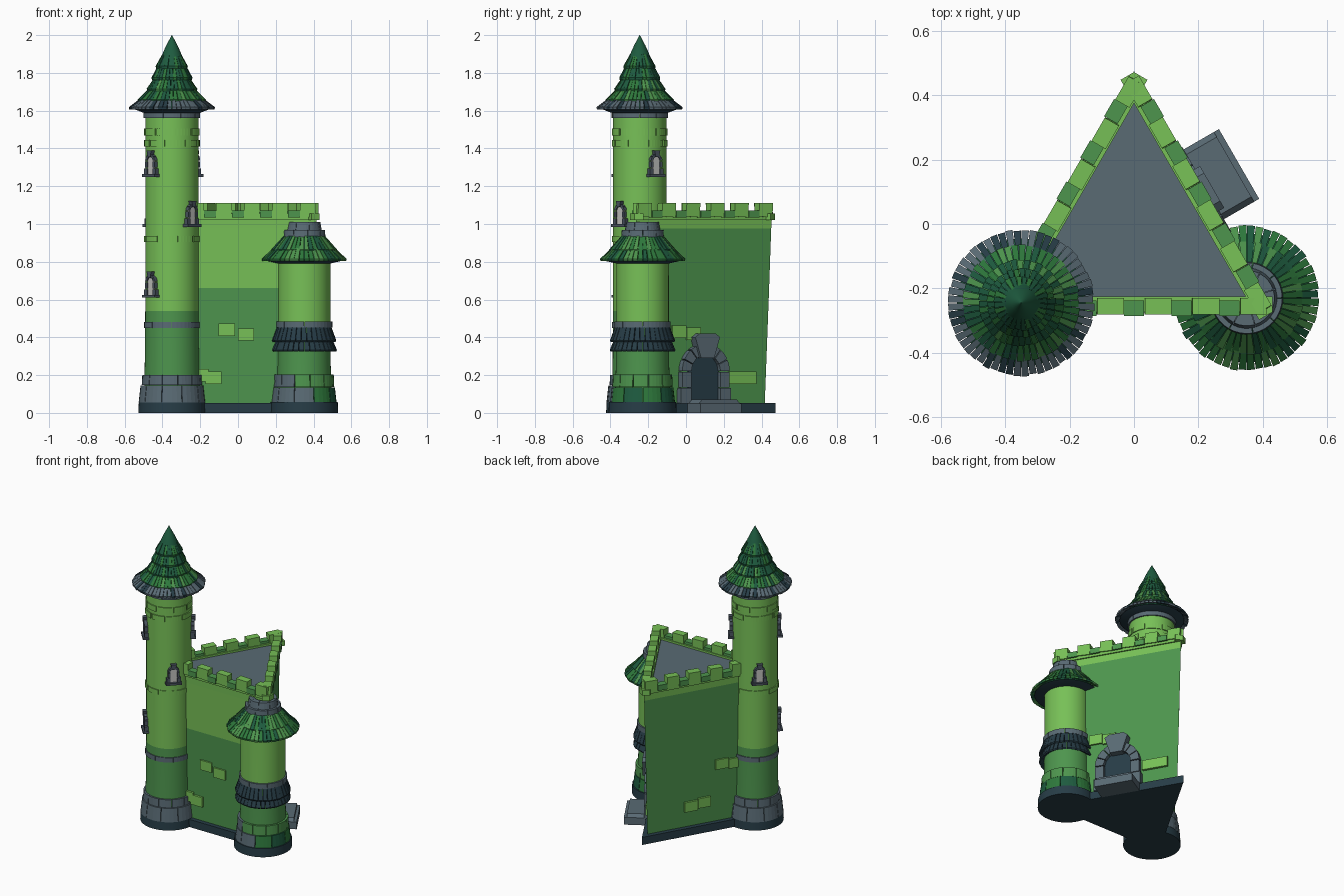
import bpy, bmesh, math, random
from mathutils import Vector

if "Cube" in bpy.data.objects:
    bpy.data.objects.remove(bpy.data.objects["Cube"])
random.seed(4)

COL = {"light_green": (.185, .53, .095), "mid_green": (.075, .30, .075), "tile_green": (.027, .19, .045),
       "dark_tile_green": (.013, .105, .05), "slate": (.10, .145, .175), "dark_slate": (.02, .046, .062),
       "window_frame_grey": (.07, .09, .12), "window_pane": (.55, .55, .53)}
NAMES = list(COL)
MATS = []
for k, c in COL.items():
    m = bpy.data.materials.new(k)
    m.diffuse_color = (*c, 1)
    m.use_nodes = True
    m.node_tree.nodes["Principled BSDF"].inputs["Base Color"].default_value = m.diffuse_color
    MATS.append(m)
LG, MG, TG, DT, SL, DS, WF, WP = range(8)


def finish(bm, name, smooth=None):
    bmesh.ops.recalc_face_normals(bm, faces=bm.faces[:])
    me = bpy.data.meshes.new(name)
    bm.to_mesh(me)
    bm.free()
    for m in MATS:
        me.materials.append(m)
    ob = bpy.data.objects.new(name, me)
    bpy.context.collection.objects.link(ob)
    if smooth:
        for p in me.polygons:
            p.use_smooth = True
        me.set_sharp_from_angle(angle=math.radians(smooth))


def lathe(name, c, prof, mat, sides=48, phase=0.0, smooth=35):
    """Closed solid of revolution; mat is an index or a rule(centre, normal)."""
    bm = bmesh.new()
    rings = []
    for r, z in prof:
        rings.append([bm.verts.new((c[0] + r * math.cos(phase + i * math.tau / sides),
                                    c[1] + r * math.sin(phase + i * math.tau / sides), z)) for i in range(sides)])
    for a, b in zip(rings, rings[1:]):
        for i in range(sides):
            j = (i + 1) % sides
            bm.faces.new((a[i], a[j], b[j], b[i]))
    bm.faces.new(rings[0])
    bm.faces.new(rings[-1])
    bmesh.ops.recalc_face_normals(bm, faces=bm.faces[:])
    bm.normal_update()
    for f in bm.faces:
        f.material_index = mat(f.calc_center_median(), f.normal) if callable(mat) else mat
    finish(bm, name, smooth)


def blocks(name, c, n, prof, mat, gap=.1, k=1, jitter=0.0, phase=0.0):
    """Ring of n separate blocks: an (r, z) section swept over k steps each."""
    bm = bmesh.new()
    for i in range(n):
        a0 = phase + (i + gap / 2) * math.tau / n
        da = (1 - gap) * math.tau / n
        d = random.uniform(-jitter, jitter)
        secs = []
        for s in range(k + 1):
            a = a0 + da * s / k
            secs.append([bm.verts.new((c[0] + (r + d) * math.cos(a), c[1] + (r + d) * math.sin(a), z))
                         for r, z in prof])
        fs = [bm.faces.new(secs[0]), bm.faces.new(secs[-1])]
        for p, q in zip(secs, secs[1:]):
            for v in range(len(prof)):
                w = (v + 1) % len(prof)
                fs.append(bm.faces.new((p[v], p[w], q[w], q[v])))
        mi = mat(math.degrees(a0 + da / 2) % 360) if callable(mat) else random.choice(mat)
        for f in fs:
            f.material_index = mi
    finish(bm, name)


def prism(bm, fr, pts, n0, n1, mi):
    """Extrude (s, z) points from n0 to n1 along the outward direction of frame fr = (centre, angle)."""
    (cx, cy), a = fr
    u, t = (math.cos(a), math.sin(a)), (-math.sin(a), math.cos(a))
    lo, hi = [[bm.verts.new((cx + s * t[0] + n * u[0], cy + s * t[1] + n * u[1], z)) for s, z in pts]
              for n in (n0, n1)]
    fs = [bm.faces.new(lo), bm.faces.new(hi)]
    for i in range(len(pts)):
        j = (i + 1) % len(pts)
        fs.append(bm.faces.new((lo[i], lo[j], hi[j], hi[i])))
    for f in fs:
        f.material_index = mi


def rect(s0, s1, z0, z1):
    return [(s0, z0), (s1, z0), (s1, z1), (s0, z1)]


def arc(r, z, a0, a1, k):
    return [(r * math.cos(a0 + (a1 - a0) * i / k), z + r * math.sin(a0 + (a1 - a0) * i / k)) for i in range(k + 1)]


def arch(bm, fr, z0, zs, ri, ro, n0, n1, n_pane, stones, mi, pane):
    """Arched opening with jamb stones, voussoirs and a filled pane."""
    for sg in (-1, 1):
        h = (zs - z0) / 2
        for i in range(2):
            o = ro + (.008 if i == 0 else 0)
            prism(bm, fr, rect(sg * ri, sg * o, z0 + i * h, z0 + (i + 1) * h - .004), n0, n1, mi)
    for i in range(stones):
        a, b = math.pi * i / stones + .02, math.pi * (i + 1) / stones - .02
        prism(bm, fr, arc(ro, zs, a, b, 3) + arc(ri, zs, b, a, 3), n0, n1, mi)
    prism(bm, fr, [(-ri - .003, z0), (ri + .003, z0)] + arc(ri + .003, zs, 0, math.pi, 10), n0, n_pane, pane)


L, R, K = (-.35, -.245), (.35, -.23), (0, -.025)
UP = math.pi / 2

# Foundation
lathe("keep_foundation", K, [(.5, 0), (.5, .052)], DS, 3, UP, None)
lathe("tall_tower_foundation", L, [(.178, 0), (.175, .058)], DS)
lathe("short_tower_foundation", R, [(.18, 0), (.178, .058)], DS)

# Triangular keep, flaring upward; front wall is light from lower down
lathe("keep_walls", K, [(.442, .05), (.465, .66), (.476, .975), (.48, 1.035)],
      lambda c, n: LG if c.z > (.66 if n.y < -.8 else .975) else MG, 3, UP, None)
lathe("keep_roof_deck", K, [(.42, 1.03), (.42, 1.042)], SL, 3, UP, None)

# Parapet and battlements
SIDES = [-UP, math.radians(30), math.radians(150)]
bm = bmesh.new()
for a in SIDES:
    fr = (K, a)
    prism(bm, fr, [(-.43, 1.02), (.43, 1.02), (.43, 1.055), (-.43, 1.055)], .2, .2485, LG)
    for i in range(6):
        s = -.37 + i * .148
        prism(bm, fr, [(s - .042, 1.04), (s + .04, 1.035), (s + .043, 1.11), (s - .04, 1.112)], .205, .256, LG)
        if i < 5:
            prism(bm, fr, rect(s + .043, s + .105, 1.035, 1.072), .212, .26, MG)
finish(bm, "battlements")

# Loose bricks showing on the walls: (side, s, z)
bm = bmesh.new()
for side, s, z in [(0, -.06, .44), (0, .042, .415), (0, -.2, .20), (0, -.13, .185),
                   (1, -.15, .43), (1, -.06, .42), (1, .2, .185), (1, .28, .185),
                   (2, .12, .44), (2, .21, .43), (2, -.09, .19), (2, 0, .2)]:
    prism(bm, (K, SIDES[side]), rect(s - .043, s + .043, z - .033, z + .033), .2, .239, LG)
finish(bm, "wall_bricks")

# Doorway with step
bm = bmesh.new()
D = (K, SIDES[1])
arch(bm, D, .05, .22, .088, .145, .2, .262, .235, 7, SL, DS)
prism(bm, D, [(-.04, .29), (.04, .29), (.075, .40), (.05, .42), (-.05, .42), (-.075, .40)], .2, .28, SL)
finish(bm, "doorway")
bm = bmesh.new()
prism(bm, D, rect(-.105, .145, 0, .05), .2, .388, SL)
prism(bm, D, [(-.105, .05), (.145, .05), (.127, .07), (-.087, .07)], .2, .37, SL)
finish(bm, "door_step")

# Tall tower
lathe("tall_tower_body", L, [(.148, .05), (.143, .3), (.141, .54), (.141, 1.58)],
      lambda c, n: LG if c.z > .54 else MG)
blocks("tall_tower_base_stones_lower", L, 10, [(.12, .055), (.176, .055), (.166, .145), (.12, .145)], [SL], .03, 4)
blocks("tall_tower_base_stones_upper", L, 12, [(.12, .147), (.16, .147), (.157, .2), (.12, .2)], [SL], .04, 4, 0, .2)
blocks("tall_tower_stone_band", L, 8, [(.12, .45), (.147, .45), (.147, .482), (.12, .482)], [SL], .02, 5)
for i, (z0, z1) in enumerate([(.905, .937), (1.41, 1.445), (1.468, 1.505)]):
    blocks(f"tall_tower_brick_band_{i + 1}", L, 9, [(.12, z0), (.147, z0), (.147, z1), (.12, z1)],
           [LG], .12, 5, .001, i * .3)
blocks("tall_tower_eave_ring", L, 10, [(.12, 1.56), (.15, 1.56), (.15, 1.592), (.12, 1.592)], [SL], .02, 5)

# Tall tower roof: core, shingle tiers and tip
lathe("tall_roof_core", L, [(.14, 1.585), (.2, 1.608), (.15, 1.65), (.1, 1.715), (.08, 1.77), (.06, 1.85), (.04, 1.9)],
      lambda c, n: DS if n.z < 0 else DT)
TIERS = [(56, .155, 1.64, .224, 1.606, .155, 1.672, [SL, SL, DS]),
         (48, .10, 1.69, .178, 1.645, .105, 1.732, [TG, TG, DT, MG]),
         (40, .08, 1.74, .132, 1.703, .088, 1.782, [TG, DT, DT, MG]),
         (34, .06, 1.80, .104, 1.763, .07, 1.842, [TG, DT, DT]),
         (28, .045, 1.86, .082, 1.823, .048, 1.9, [DT, DT, TG])]
for i, (n, ra, za, rb, zb, rc, zc, ms) in enumerate(TIERS):
    blocks(f"tall_roof_shingles_{i + 1}", L, n, [(ra, za), (rb, zb), (rb + .002, zb + .013), (rc, zc)],
           ms, .1, 1, .003, i * .05)
lathe("tall_roof_tip", L, [(.06, 1.872), (.046, 1.91), (.03, 1.945), (.001, 2.0)], DT, 24)

# Tower windows
for i, (deg, z) in enumerate([(222, 1.25), (222, .61), (35, 1.25), (-44, .985), (136, .985)]):
    bm = bmesh.new()
    fr = (L, math.radians(deg))
    arch(bm, fr, z + .012, z + .085, .022, .036, .11, .158, .15, 5, WF, WP)
    prism(bm, fr, rect(-.05, .05, z, z + .014), .11, .168, WF)
    prism(bm, fr, [(-.01, z + .105), (.01, z + .105), (.018, z + .138), (-.018, z + .138)], .11, .164, WF)
    finish(bm, f"tower_window_{i + 1}")

# Short tower
lathe("short_tower_body", R, [(.148, .05), (.141, .25), (.139, .46), (.139, .84)],
      lambda c, n: LG if c.z > .46 else MG)
blocks("short_tower_base_stones_lower", R, 10, [(.12, .055), (.172, .055), (.163, .135), (.12, .135)],
       lambda a: SL if 170 < a < 285 else (DT if int(a / 36) % 2 else TG), .03, 4)
blocks("short_tower_base_stones_upper", R, 12, [(.12, .138), (.16, .138), (.157, .202), (.12, .202)],
       lambda a: SL if 165 < a < 260 else MG, .04, 4, 0, .2)
for i, (z0, z1) in enumerate([(.325, .40), (.375, .46)]):
    blocks(f"short_tower_skirt_shingles_{i + 1}", R, 36,
           [(.135, z0 + .02), (.168, z0), (.172, z0 + .008), (.144, z1), (.135, z1)], [DS], .1, 1, .002, i * .08)
blocks("short_tower_stone_band", R, 8, [(.12, .452), (.149, .452), (.149, .485), (.12, .485)], [SL], .02, 5)

# Short tower roof with stone crown
lathe("short_roof_core", R, [(.135, .79), (.2, .805), (.15, .86), (.095, .94), (.09, .95)],
      lambda c, n: DS if n.z < 0 else DT)
blocks("short_roof_shingles_1", R, 52, [(.15, .84), (.222, .803), (.224, .816), (.15, .885)], [TG, TG, DT, MG], .1, 1, .003)
blocks("short_roof_shingles_2", R, 44, [(.10, .89), (.172, .852), (.174, .865), (.10, .948)], [TG, DT, MG], .1, 1, .003)
blocks("roof_crown_lower", R, 9, [(.07, .93), (.113, .93), (.11, .967), (.07, .967)], [SL], .03, 4)
blocks("roof_crown_upper", R, 8, [(.05, .967), (.094, .967), (.086, 1.01), (.05, 1.01)], [SL], .03, 4, 0, .3)
lathe("roof_crown_fill", R, [(.09, .93), (.08, .995)], SL, 24)
